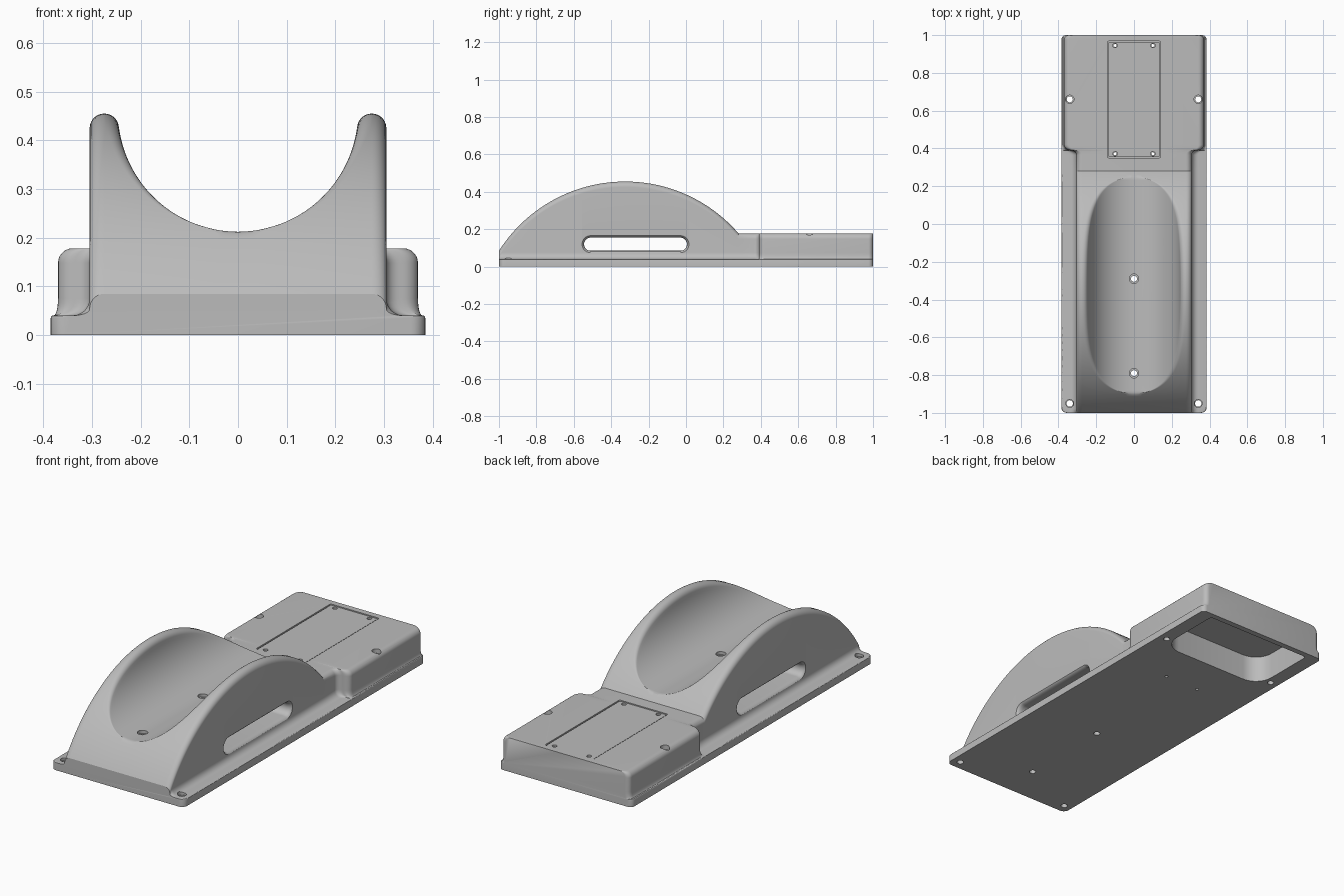
import bpy, bmesh
from math import sin, cos, acos, pi, sqrt

if "Cube" in bpy.data.objects:
    bpy.data.objects.remove(bpy.data.objects["Cube"])

grey = bpy.data.materials.new("plain_grey")
grey.use_nodes = True
grey.diffuse_color = (0.5, 0.5, 0.5, 1)
grey.node_tree.nodes["Principled BSDF"].inputs["Base Color"].default_value = (0.5, 0.5, 0.5, 1)

# Main sizes
DECK = 0.178                       # height of the rear deck
FLANGE, FLANGE_W = 0.04, 0.385     # foot flange thickness and half width
SADDLE_W, BLOCK_W = 0.305, 0.37    # half widths of saddle and rear block
HUMP_Y, HUMP_R, HUMP_TOP = -0.325, 0.8, 0.455
TROUGH_R, TROUGH_Z = 0.247, 0.459
EDGE = 0.03                        # rounding of the upper edges
HUMP_END = HUMP_Y + sqrt(HUMP_R**2 - (DECK - HUMP_TOP + HUMP_R)**2)


def loft(bm, rings):
    """Closed solid through rings that have equal point counts."""
    rows = [[bm.verts.new(p) for p in ring] for ring in rings]
    n = len(rows[0])
    for a, b in zip(rows, rows[1:]):
        for i in range(n):
            j = (i + 1) % n
            bm.faces.new((a[i], a[j], b[j], b[i]))
    bm.faces.new(rows[0][::-1])
    bm.faces.new(rows[-1])


def make_object(name, solids, helper=False):
    bm = bmesh.new()
    for rings in solids:
        loft(bm, rings)
    bmesh.ops.recalc_face_normals(bm, faces=bm.faces)
    mesh = bpy.data.meshes.new(name)
    bm.to_mesh(mesh)
    bm.free()
    mesh.materials.append(grey)
    obj = bpy.data.objects.new(name, mesh)
    bpy.context.collection.objects.link(obj)
    obj.hide_render = helper
    return obj


def cut(obj, cutter):
    mod = obj.modifiers.new("cut", "BOOLEAN")
    mod.operation, mod.solver, mod.object = "DIFFERENCE", "EXACT", cutter
    bpy.context.view_layer.objects.active = obj
    bpy.ops.object.modifier_apply(modifier=mod.name)


def quarter(n):
    return [pi / 2 * i / n for i in range(n + 1)]


# Body: cross-sections swept from front to back
def section(y, w, f):
    dy = y - HUMP_Y
    h = DECK
    if y < HUMP_END:
        h = HUMP_TOP - HUMP_R + sqrt(HUMP_R**2 - dy**2)
    # trough arc, blended into the crest by a fillet
    ratio = (TROUGH_Z - h + EDGE) / (TROUGH_R + EDGE)
    true = acos(min(1, ratio))
    spread = max(true, 0.15)

    def top(x):
        if x < TROUGH_R * sin(true):
            return TROUGH_Z - sqrt(TROUGH_R**2 - x * x)
        cx = (TROUGH_R + EDGE) * sin(true)
        if x < cx:
            return h - EDGE + sqrt(max(0, EDGE**2 - (cx - x)**2))
        return h

    xs = [TROUGH_R * sin(spread * i / 24) for i in range(25)]
    mid = (TROUGH_R + EDGE) * sin(spread)
    xs += [mid - EDGE * sin(spread * (1 - i / 8)) for i in range(1, 9)]
    limit = w - EDGE - 0.0005
    half = [(min(x, limit), top(x)) for x in xs]
    # outer edge, side, foot fillet, flange
    half += [(w - EDGE + EDGE * sin(a), h - EDGE + EDGE * cos(a)) for a in quarter(7)]
    qx = min(0.035, f - w - 0.006)
    qz = min(0.035, h - EDGE - FLANGE - 0.002)
    half += [(w + qx * (1 - cos(a)), FLANGE + qz * (1 - sin(a))) for a in quarter(6)]
    half += [(f - 0.005 + 0.005 * sin(a), FLANGE - 0.005 + 0.005 * cos(a)) for a in quarter(3)]
    half.append((f, 0))
    ring = half + [(-x, z) for x, z in half[:0:-1]]
    return [(x, y, z) for x, z in ring]


stations = []
for a in quarter(6):               # rounded front corners
    stations.append((-1 + 0.03 * (1 - cos(a)), SADDLE_W, FLANGE_W - 0.03 * (1 - sin(a))))
steps = 130
for i in range(1, steps + 1):      # saddle
    stations.append((-0.97 + (HUMP_END + 0.97) * i / steps, SADDLE_W, FLANGE_W))
for a in quarter(6):               # inner corner of the shoulder
    stations.append((0.365 + 0.025 * sin(a), SADDLE_W + 0.03 * (1 - cos(a)), FLANGE_W))
for a in quarter(6)[1:]:           # outer corner of the shoulder
    stations.append((0.42 - 0.03 * cos(a), BLOCK_W - 0.035 * (1 - sin(a)), FLANGE_W))
for a in quarter(6):               # rounded rear corners
    inset = 0.025 * (1 - cos(a))
    stations.append((0.975 + 0.025 * sin(a), BLOCK_W - inset, FLANGE_W - inset))
body = make_object("cradle_body", [[section(*s) for s in stations]])


# Cutters
def hole(x, y, steps):
    return [[(x + r * cos(2 * pi * i / 24), y + r * sin(2 * pi * i / 24), z)
             for i in range(24)] for r, z in steps]


def stepped(small, large, shelf):
    return [(small, -0.1), (small, shelf), (large, shelf), (large, 0.7)]


def rounded(x, y0, y1, r_front, r_rear):
    pts = []
    corners = ((x, y1, r_rear, 0), (-x, y1, r_rear, 1), (-x, y0, r_front, 2), (x, y0, r_front, 3))
    for cx, cy, r, k in corners:
        ox = cx - r if cx > 0 else cx + r
        oy = cy - r if cy == y1 else cy + r
        pts += [(ox + r * cos(a + k * pi / 2), oy + r * sin(a + k * pi / 2)) for a in quarter(8)]
    return pts


def prism(outline, z0, z1):
    return [[(x, y, z) for x, y in outline] for z in (z0, z1)]


def slot_ring(x, r):
    pts = []
    for k, cy in ((0, -0.03), (1, -0.51)):
        pts += [(x, cy + r * sin(a), 0.12 + r * cos(a))
                for a in [k * pi + pi * i / 16 for i in range(17)]]
    return pts


screws = [hole(0, y, stepped(0.016, 0.025, 0.197)) for y in (-0.79, -0.29)]
for s in (-1, 1):
    screws.append(hole(s * 0.34, -0.95, stepped(0.017, 0.021, 0.028)))
    screws.append(hole(s * 0.34, 0.66, stepped(0.016, 0.022, 0.155)))
    for y in (0.372, 0.945):
        screws.append(hole(s * 0.1, y, stepped(0.008, 0.012, 0.165)))
screw_holes = make_object("screw_hole_cutter", screws, True)

flare = [(0.28, 0.035), (0.293, 0.037), (0.302, 0.042), (0.306, 0.047), (0.42, 0.047)]
slot = [slot_ring(-x, r) for x, r in flare[::-1]] + [slot_ring(x, r) for x, r in flare]
pockets = make_object("pocket_cutter", [
    slot,
    prism(rounded(0.31, 0.6, 0.97, 0.1, 0.015), -0.1, 0.14),
    prism(rounded(0.141, 0.35, 0.968, 0.008, 0.008), 0.158, 0.3)], True)

# Lid set into the rear deck
lid = make_object("access_lid", [prism(rounded(0.136, 0.355, 0.963, 0.006, 0.006), 0.157, 0.175)])

cut(body, pockets)
cut(body, screw_holes)
cut(lid, screw_holes)
for helper in (pockets, screw_holes):
    bpy.data.objects.remove(helper)

for obj in (body, lid):
    bpy.ops.object.select_all(action="DESELECT")
    obj.select_set(True)
    bpy.context.view_layer.objects.active = obj
    bpy.ops.object.shade_smooth_by_angle(angle=pi / 6)
